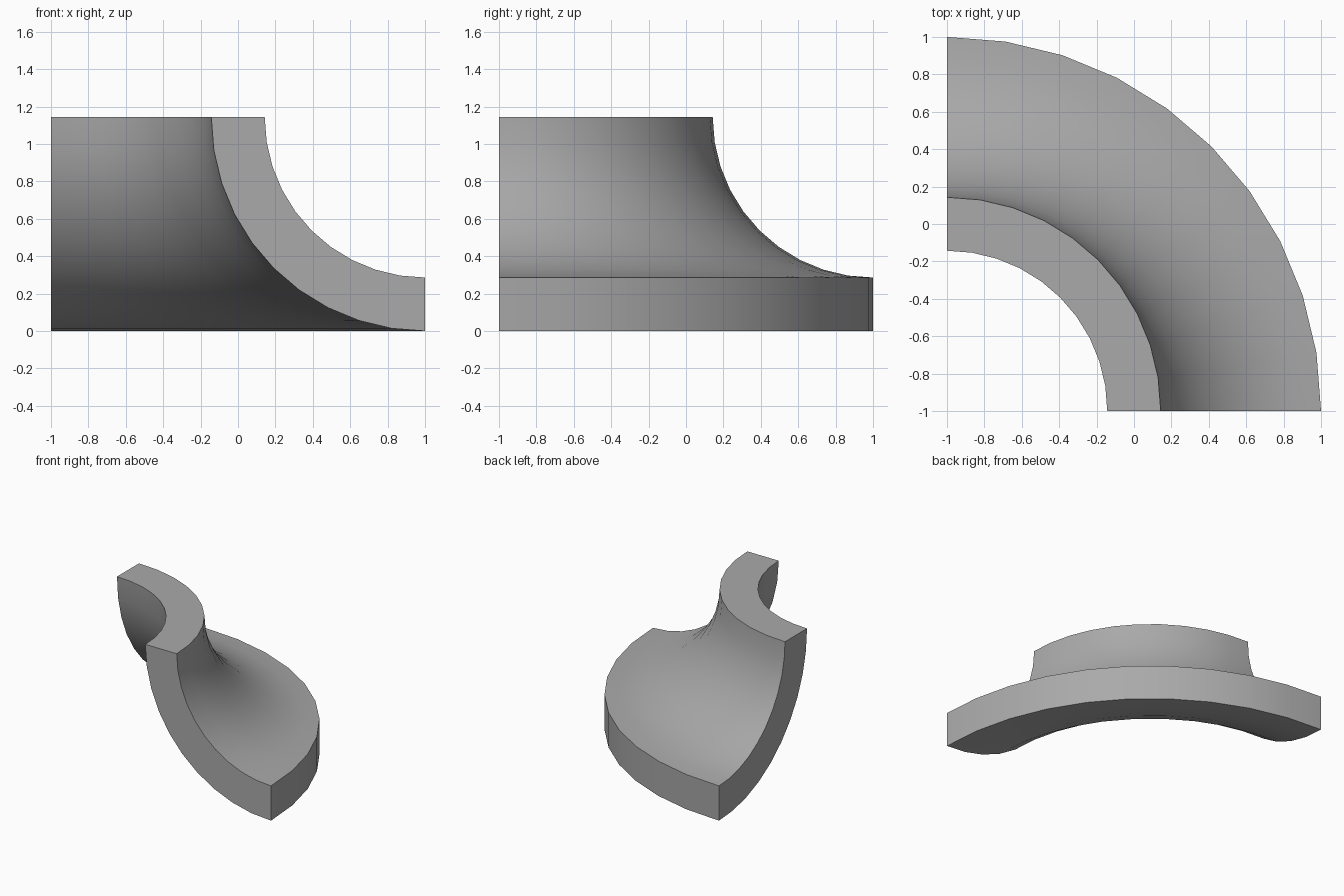
import bpy, bmesh
from math import sin, cos, pi
from mathutils import Vector, Matrix

cube = bpy.data.objects.get("Cube")
if cube:
    bpy.data.objects.remove(cube)

STEPS = 10          # segments per quarter turn
REACH = 2.0         # outer radius of the sweep
HEIGHT = 8 / 7      # also the radius of the underside arc
THICK = 2 / 7

grey = bpy.data.materials.new("plain grey")
grey.use_nodes = True
colour = (0.4, 0.4, 0.4, 1)
grey.diffuse_color = colour
grey.node_tree.nodes["Principled BSDF"].inputs["Base Color"].default_value = colour


def arc(radius):
    """Quarter arc flaring from the upright neck to the flat rim."""
    angles = [i * pi / 2 / STEPS for i in range(STEPS + 1)]
    return [Vector((REACH - radius * cos(a), 0, HEIGHT - radius * sin(a))) for a in angles]


# Curved bar cross-section: underside arc, then upper arc back to the top
profile = arc(HEIGHT) + arc(HEIGHT - THICK)[::-1]
count = len(profile)

# Sweep the section a quarter turn around the corner axis
bm = bmesh.new()
rings = []
for i in range(STEPS + 1):
    turn = Matrix.Rotation(i * pi / 2 / STEPS, 3, 'Z')
    rings.append([bm.verts.new(turn @ p + Vector((-1, -1, 0))) for p in profile])
for a, b in zip(rings, rings[1:]):
    for j in range(count):
        k = (j + 1) % count
        bm.faces.new((a[j], a[k], b[k], b[j]))

# Flat end faces
bm.faces.new(rings[0])
bm.faces.new(rings[-1][::-1])
bmesh.ops.recalc_face_normals(bm, faces=bm.faces[:])

mesh = bpy.data.meshes.new("flared_quarter_ring")
bm.to_mesh(mesh)
bm.free()
mesh.materials.append(grey)
ring = bpy.data.objects.new("flared_quarter_ring", mesh)
bpy.context.collection.objects.link(ring)

# Smooth curved surfaces, crisp rims and ends
bpy.ops.object.select_all(action='DESELECT')
ring.select_set(True)
bpy.context.view_layer.objects.active = ring
bpy.ops.object.shade_smooth_by_angle(angle=pi / 6)
